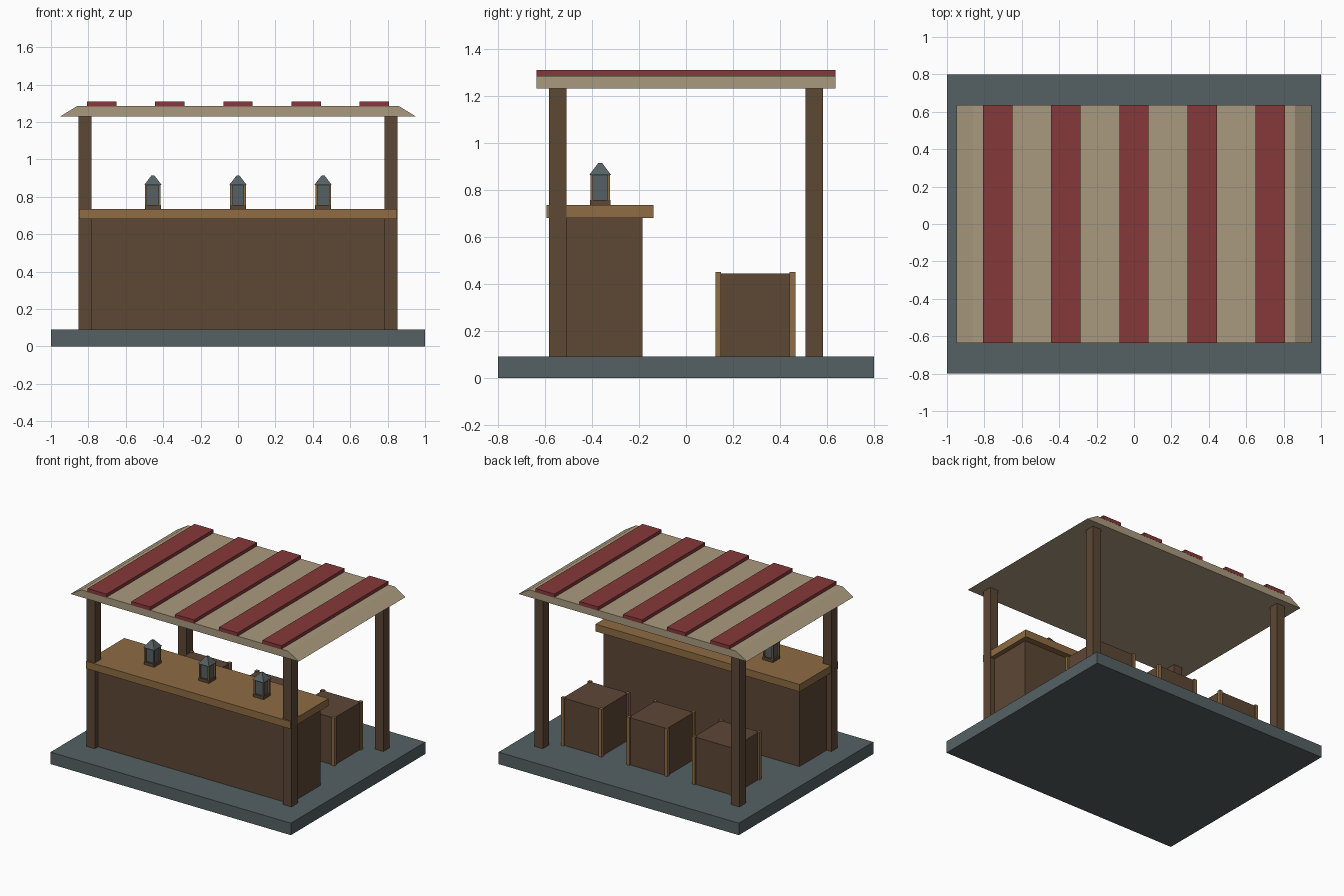
import bpy
import math

cube = bpy.data.objects.get("Cube")
if cube:
    bpy.data.objects.remove(cube, do_unlink=True)


def material(name, r, g, b):
    """Flat material from 0-255 display values, stored as linear."""
    lin = [((c / 255 + 0.055) / 1.055) ** 2.4 for c in (r, g, b)] + [1.0]
    m = bpy.data.materials.new(name)
    m.use_nodes = True
    m.diffuse_color = lin
    m.node_tree.nodes["Principled BSDF"].inputs["Base Color"].default_value = lin
    return m


stone = material("grey stone", 85, 97, 100)
dark_wood = material("dark wood", 93, 71, 53)
light_wood = material("light wood", 142, 108, 67)
cream = material("cream cloth", 170, 154, 127)
red = material("red cloth", 134, 56, 58)


def mesh_object(name, verts, faces, mat):
    me = bpy.data.meshes.new(name)
    me.from_pydata(verts, [], faces)
    me.materials.append(mat)
    ob = bpy.data.objects.new(name, me)
    bpy.context.collection.objects.link(ob)
    return ob


def frustum(name, center, size, z0, z1, mat, top=None):
    """Box from z0 to z1; top gives the full size of a tapered upper face."""
    verts = []
    for (w, d), z in ((size, z0), (top or size, z1)):
        for sx, sy in ((-1, -1), (1, -1), (1, 1), (-1, 1)):
            verts.append((center[0] + sx * w / 2, center[1] + sy * d / 2, z))
    faces = [(3, 2, 1, 0), (4, 5, 6, 7)]
    faces += [(i, (i + 1) % 4, (i + 1) % 4 + 4, i + 4) for i in range(4)]
    return mesh_object(name, verts, faces, mat)


def corners(name, center, offset, size, z0, z1, mat):
    """Four upright posts around a centre."""
    for sx, side in ((-1, "right"), (1, "left")):
        for sy, end in ((-1, "front"), (1, "back")):
            at = (center[0] + sx * offset[0], center[1] + sy * offset[1])
            frustum(f"{name}_{end}_{side}", at, size, z0, z1, mat)


FLOOR = 0.09
COUNTER = 0.735
EAVE = 1.23
RIDGE = 1.285

# Floor slab and roof posts
frustum("floor_slab", (0, 0), (2, 1.6), 0, FLOOR, stone)
corners("roof_post", (0, 0), (0.819, 0.546), (0.07, 0.074), FLOOR, EAVE, dark_wood)

# Counter
frustum("counter_body", (0, -0.365), (1.63, 0.36), FLOOR, 0.68, dark_wood)
frustum("counter_top", (0, -0.365), (1.7, 0.455), 0.68, COUNTER, light_wood)

# Canopy with sloping ends and raised stripes
frustum("canopy", (0, 0), (1.9, 1.27), EAVE, RIDGE, cream, top=(1.72, 1.27))
for i in range(-2, 3):
    frustum(f"canopy_stripe_{i + 3}", (i * 0.364, 0), (0.157, 1.272),
            RIDGE - 0.003, 1.31, red)

# Crates with corner battens
for i in (-1, 0, 1):
    at = (i * 0.546, 0.295)
    frustum(f"crate_{i + 2}", at, (0.32, 0.32), FLOOR, 0.445, dark_wood)
    corners(f"crate_{i + 2}_batten", at, (0.158, 0.158), (0.025, 0.025),
            FLOOR, 0.45, light_wood)

# Lanterns
for i in (-1, 0, 1):
    at = (i * 0.455, -0.365)
    name = f"lantern_{i + 2}"
    frustum(name + "_base", at, (0.086, 0.086), COUNTER, 0.757, dark_wood)
    frustum(name + "_glass", at, (0.062, 0.062), 0.757, 0.865, stone)
    corners(name + "_bar", at, (0.036, 0.036), (0.011, 0.011), 0.757, 0.865, light_wood)
    frustum(name + "_roof", at, (0.093, 0.093), 0.863, 0.914, stone, top=(0.016, 0.016))
